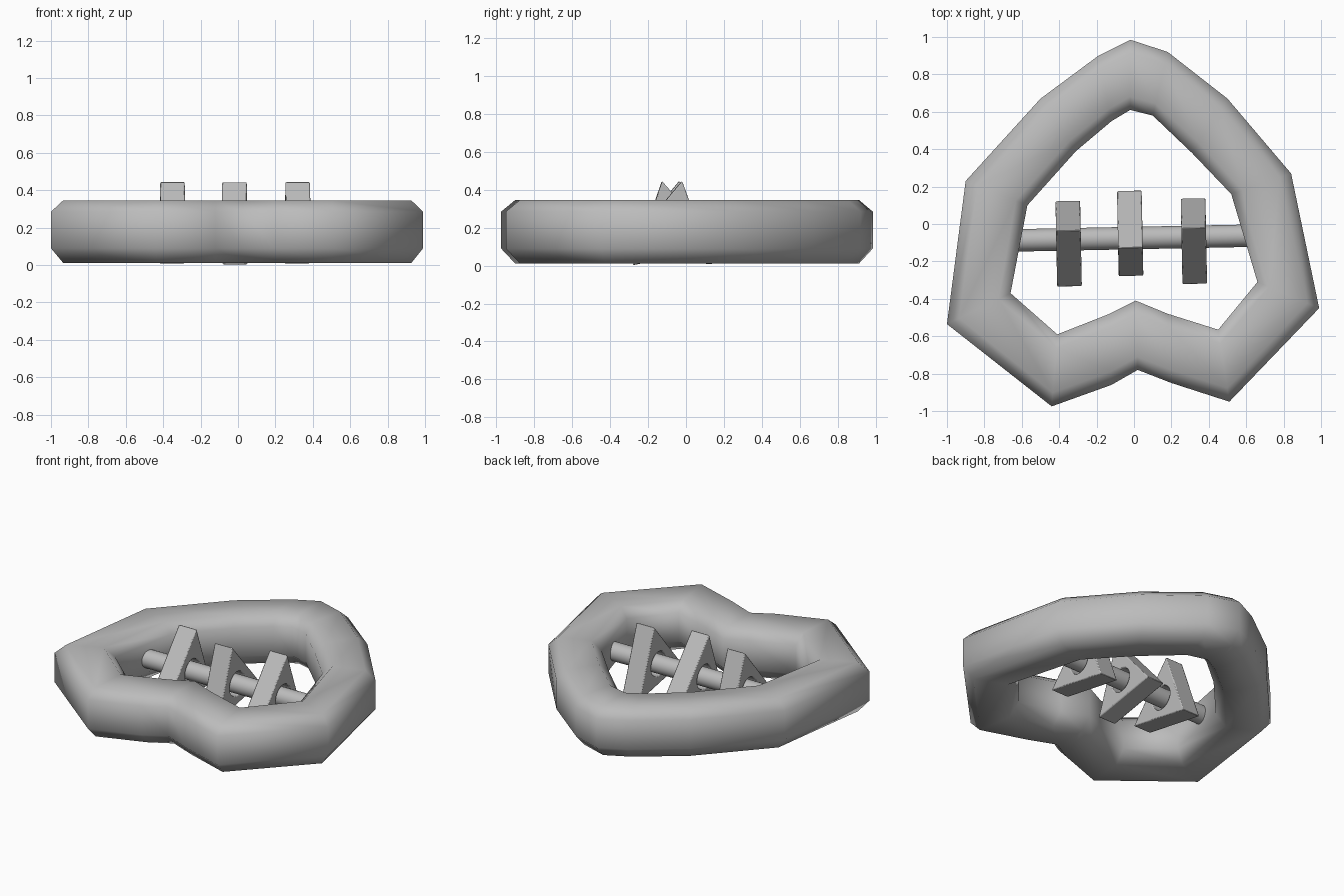
import bpy, bmesh, math
from mathutils import Vector, Matrix

cube = bpy.data.objects.get("Cube")
if cube:
    bpy.data.objects.remove(cube, do_unlink=True)

grey = bpy.data.materials.new("plain_grey")
grey.use_nodes = True
colour = (0.5, 0.5, 0.5, 1)
grey.diffuse_color = colour
grey.node_tree.nodes["Principled BSDF"].inputs["Base Color"].default_value = colour


def add_object(name, bm, smooth_angle):
    """Turn a bmesh into a shaded object with the grey material."""
    bmesh.ops.recalc_face_normals(bm, faces=bm.faces)
    mesh = bpy.data.meshes.new(name)
    bm.to_mesh(mesh)
    bm.free()
    mesh.materials.append(grey)
    obj = bpy.data.objects.new(name, mesh)
    bpy.context.collection.objects.link(obj)
    bpy.ops.object.select_all(action="DESELECT")
    obj.select_set(True)
    bpy.context.view_layer.objects.active = obj
    if smooth_angle is None:
        bpy.ops.object.shade_smooth()
    else:
        bpy.ops.object.shade_smooth_by_angle(angle=math.radians(smooth_angle))
    return obj


def closed_ring(sections):
    """Skin a closed loop of closed cross-sections."""
    bm = bmesh.new()
    rings = [[bm.verts.new(p) for p in section] for section in sections]
    for i, ring in enumerate(rings):
        last = rings[i - 1]
        for j in range(len(ring)):
            bm.faces.new((last[j - 1], last[j], ring[j], ring[j - 1]))
    return bm


# Heart frame: outer and inner outlines joined by a chamfered section
outer = [(-.02, .985), (.18, .92), (.5, .67), (.84, .27), (.99, -.45), (.51, -.95), (.2, -.85),
         (.02, -.78), (-.12, -.86), (-.44, -.975), (-1, -.535), (-.9, .23), (-.5, .67), (-.19, .9)]
inner = [(-.02, .61), (.1, .58), (.31, .38), (.52, .16), (.66, -.31), (.45, -.565), (.18, -.48),
         (.01, -.41), (-.13, -.48), (-.41, -.59), (-.66, -.37), (-.57, .1), (-.31, .39), (-.12, .55)]
base, low, high, top = .012, .09, .285, .345
profile = [(0, low), (0, high), (.19, top), (.81, top),
           (1, high), (1, low), (.81, base), (.19, base)]
sections = []
for a, b in zip(outer, inner):
    section = []
    for across, z in profile:
        p = Vector(a).lerp(Vector(b), across)
        section.append((p.x, p.y, z))
    sections.append(section)
add_object("heart_frame", closed_ring(sections), None)

# Slightly turned crossbar, embedded in the frame at both ends
TURN = .02
MID_Y, MID_Z = -.075, .18
place = Matrix.Translation((0, MID_Y, MID_Z)) @ Matrix.Rotation(TURN, 4, "Z")
bm = bmesh.new()
bmesh.ops.create_cone(bm, cap_ends=True, segments=32, radius1=.06, radius2=.06, depth=1.32,
                      matrix=place @ Matrix.Rotation(math.pi / 2, 4, "Y"))
add_object("crossbar", bm, 40)


# Triangular beads with a round hole, threaded on the bar
def bead(name, x, tilt):
    steps, third, half = 48, math.tau / 3, .066
    sections = []
    for i in range(steps):
        angle = math.tau * i / steps
        edge = .135 / math.cos(angle % third - third / 2)
        section = []
        for radius, side in ((edge, -half), (edge, half), (.08, half), (.08, -half)):
            t = angle + tilt
            section.append(place @ Vector((x + side, radius * math.cos(t), radius * math.sin(t))))
        sections.append(section)
    obj = add_object(name, closed_ring(sections), 30)
    bevel = obj.modifiers.new("soft_edges", "BEVEL")
    bevel.width = .006
    bevel.segments = 2
    bevel.limit_method = "ANGLE"
    bevel.angle_limit = math.radians(40)


for name, x, degrees in (("right_bead", -.35, 80), ("middle_bead", -.02, 101), ("left_bead", .32, 80)):
    bead(name, x, math.radians(degrees))
